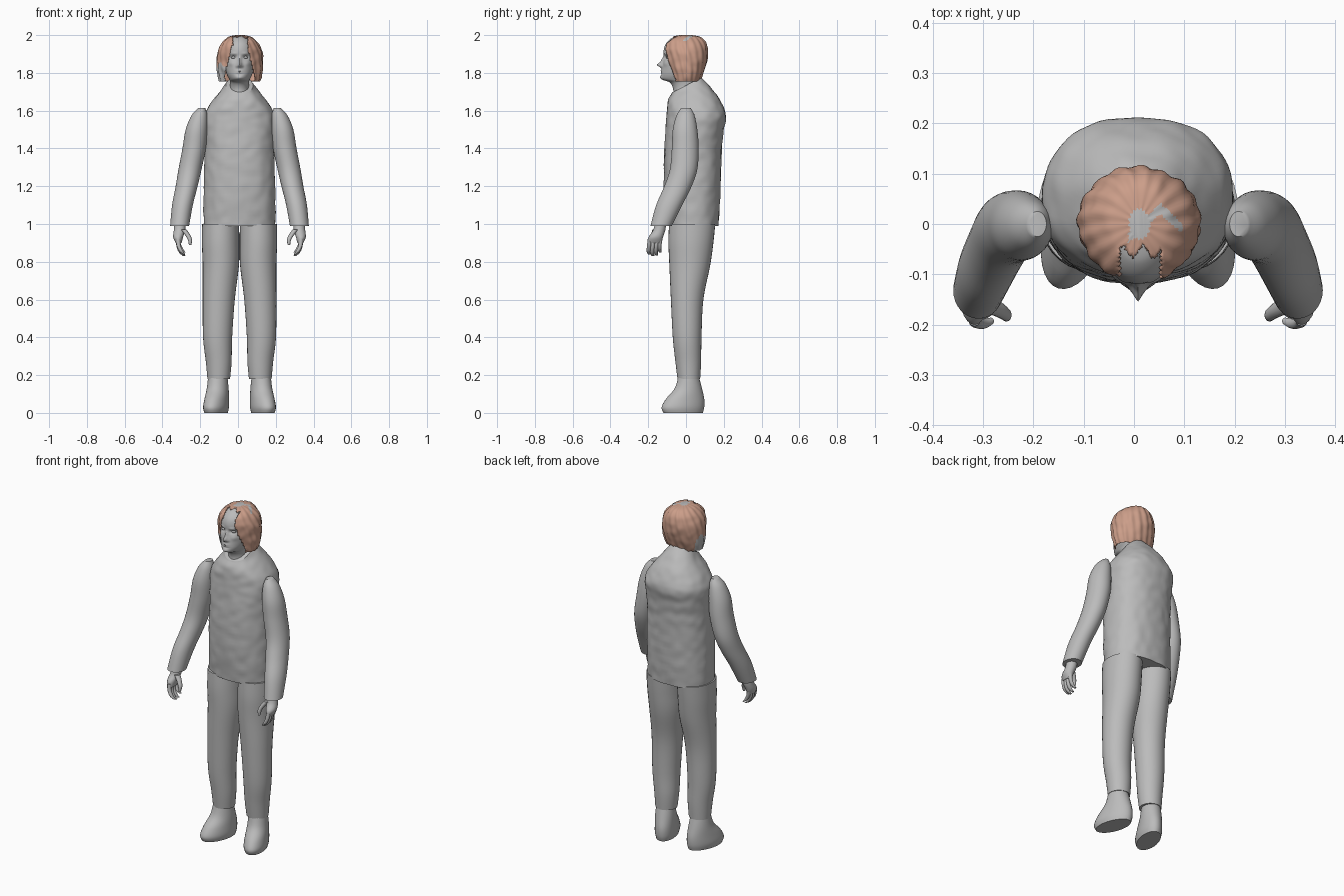
import bpy, bmesh, math
from mathutils import Matrix, Vector, noise

cube = bpy.data.objects.get("Cube")
if cube:
    bpy.data.objects.remove(cube)


def material(name, rgb):
    mat = bpy.data.materials.new(name)
    mat.use_nodes = True
    mat.diffuse_color = (*rgb, 1)
    mat.node_tree.nodes["Principled BSDF"].inputs["Base Color"].default_value = (*rgb, 1)
    mat.node_tree.nodes["Principled BSDF"].inputs["Roughness"].default_value = 0.7
    return mat


GREY = material("plain grey", (0.5, 0.5, 0.5))
COPPER = material("copper hair", (0.6, 0.34, 0.25))
MID = 0.008  # the body's own centre line


def spline(rings, steps):
    """Smoothly interpolate ring values along the part."""
    out = []
    for i in range(len(rings) - 1):
        a, b, c, d = (rings[max(0, min(len(rings) - 1, i + k))] for k in (-1, 0, 1, 2))
        for s in range(steps):
            t = s / steps
            out.append([0.5 * (2 * q + (r - p) * t + (2 * p - 5 * q + 4 * r - w) * t * t
                               + (3 * q - p - 3 * r + w) * t ** 3)
                        for p, q, r, w in zip(a, b, c, d)])
    return out + [list(rings[-1])]


def loft(name, rings, side=1, sides=32, steps=5, power=2.0, turn=0.0, tilt=None,
         shape=None, mat=GREY):
    """Skin rings of (x, front y, back y, z, half width) into a smooth closed part."""
    bm = bmesh.new()
    loops = []
    for x, y0, y1, z, rx in spline(rings, steps):
        loop = []
        for k in range(sides):
            a = math.tau * k / sides
            ca, sa = math.cos(a), math.sin(a)
            px = math.copysign(abs(ca) ** (2 / power), ca)
            py = math.copysign(abs(sa) ** (2 / power), sa)
            pz = z + (tilt(z) * py if tilt else 0)
            co = Vector((MID + side * x + rx * px, (y0 + y1) / 2 + (y1 - y0) / 2 * py, pz))
            loop.append(bm.verts.new(shape(co, a) if shape else co))
        loops.append(loop)
    for lo, hi in zip(loops, loops[1:]):
        for k in range(sides):
            j = (k + 1) % sides
            bm.faces.new((lo[k], lo[j], hi[j], hi[k]))
    bm.faces.new(loops[0])
    bm.faces.new(loops[-1])
    if turn:
        pivot = Vector((MID + side * rings[0][0], 0.03, 0))
        bmesh.ops.rotate(bm, verts=bm.verts, cent=pivot,
                         matrix=Matrix.Rotation(side * turn, 3, "Z"))
    bmesh.ops.recalc_face_normals(bm, faces=bm.faces)
    mesh = bpy.data.meshes.new(name)
    bm.to_mesh(mesh)
    bm.free()
    obj = bpy.data.objects.new(name, mesh)
    bpy.context.collection.objects.link(obj)
    mesh.materials.append(mat)
    smooth(obj)
    return obj


def smooth(obj):
    bpy.ops.object.select_all(action="DESELECT")
    bpy.context.view_layer.objects.active = obj
    obj.select_set(True)
    bpy.ops.object.shade_smooth_by_angle(angle=math.radians(50))


# Jacket body with softly crumpled cloth and a collar dipping at the front
def crumple(co, a):
    n = noise.noise(co * 22)
    return co + Vector((math.cos(a), math.sin(a), 0)) * n * 0.004


loft("jacket_body", [
    (0, -.10, .17, .99, .19), (0, -.112, .18, 1.12, .19), (0, -.118, .185, 1.26, .188),
    (0, -.115, .19, 1.4, .184), (0, -.108, .2, 1.5, .188), (0, -.102, .212, 1.575, .186),
    (0, -.1, .185, 1.635, .155), (0, -.092, .135, 1.69, .11), (0, -.075, .08, 1.735, .072)],
    sides=72, steps=8, power=2.3, shape=crumple,
    tilt=lambda z: .04 * max(0, min(1, (z - 1.6) / .13)))

# Limbs, built once per side
for side, label in ((1, "left"), (-1, "right")):
    loft(label + "_sleeve", [
        (.2, -.025, .025, 1.615, .018), (.212, -.05, .045, 1.575, .042),
        (.227, -.07, .06, 1.5, .058), (.24, -.075, .067, 1.4, .062),
        (.262, -.085, .06, 1.29, .061), (.28, -.115, .03, 1.2, .058),
        (.302, -.158, -.02, 1.1, .055), (.317, -.188, -.075, .99, .05)], side)
    loft(label + "_trouser_leg", [
        (.1, -.09, .155, 1.0, .098), (.1, -.093, .145, .9, .099), (.099, -.088, .128, .78, .096),
        (.11, -.08, .092, .6, .085), (.116, -.07, .082, .4, .077),
        (.11, -.056, .08, .27, .068), (.11, -.045, .075, .18, .06)], side)
    loft(label + "_shoe", [
        (.11, -.04, .066, .2, .05), (.11, -.062, .085, .13, .056), (.11, -.11, .098, .075, .06),
        (.11, -.135, .098, .03, .062), (.11, -.125, .09, 0, .056)], side, turn=.3)
    # Hand: palm, four curled fingers and a thumb
    loft(label + "_palm", [
        (.315, -.165, -.105, 1.0, .03), (.318, -.175, -.11, .965, .03),
        (.325, -.198, -.122, .93, .026), (.322, -.2, -.13, .9, .016)], side, sides=20)
    for i in range(4):
        y, drop = -.192 + .019 * i, (.0, .008, .004, -.012)[i]
        r = .0105
        loft(f"{label}_finger_{i + 1}", [
            (.325, y - r, y + r, .92, .012), (.322, y - r - .004, y + r - .004, .885 - drop, .011),
            (.308, y - r - .006, y + r - .006, .855 - drop, .0105),
            (.292, y - .008, y + .006, .838 - drop, .006)], side, sides=12, steps=4)
    loft(label + "_thumb", [
        (.296, -.178, -.142, .97, .016), (.275, -.186, -.156, .942, .014),
        (.262, -.193, -.168, .915, .011), (.262, -.194, -.176, .888, .006)], side, sides=12)

# Head and neck, with facial relief given as (x, z, depth, width, height)
RELIEF = [(0, 1.865, .012, .009, .022), (0, 1.842, .026, .011, .012),
          (0, 1.808, .005, .018, .008), (0, 1.806, -.004, .016, .0025),
          (0, 1.793, -.004, .02, .005), (0, 1.774, .006, .02, .01)]
for s in (1, -1):
    RELIEF += [(s * .014, 1.835, .008, .006, .006), (s * .032, 1.883, -.012, .015, .009),
               (s * .032, 1.902, .005, .018, .007), (s * .045, 1.85, .005, .016, .014)]


def sculpt(co, a):
    if math.sin(a) < 0:
        for x, z, depth, w, h in RELIEF:
            co.y -= depth * math.exp(-((co.x - MID - x) / w) ** 2 - ((co.z - z) / h) ** 2)
    return co


loft("head", [
    (0, -.07, .06, 1.67, .058), (0, -.068, .06, 1.715, .05), (0, -.085, .062, 1.748, .05),
    (0, -.125, .066, 1.765, .054), (0, -.133, .072, 1.785, .064), (0, -.13, .08, 1.81, .073),
    (0, -.123, .09, 1.85, .081), (0, -.116, .1, 1.885, .084), (0, -.118, .103, 1.92, .084),
    (0, -.106, .098, 1.955, .075), (0, -.076, .07, 1.984, .05), (0, -.04, .02, 1.996, .02)],
    sides=96, steps=7, shape=sculpt)

# Eyeballs and lids sit in the sockets
for side, label in ((1, "left"), (-1, "right")):
    bpy.ops.mesh.primitive_uv_sphere_add(segments=20, ring_count=12, radius=.011,
                                         location=(MID + side * .032, -.098, 1.882))
    eye = bpy.context.object
    eye.name = label + "_eye"
    eye.scale = (1.2, .8, .6)
    eye.data.materials.append(GREY)
    smooth(eye)


# Hair: a combed shell, cut open over the face
def comb(co, a):
    wave = .0025 * math.sin(a * 17 + co.z * 30) + .004 * noise.noise(co * 25)
    return co + Vector((math.cos(a), math.sin(a), 0)) * wave


hair = loft("hair", [
    (0, -.075, .072, 1.755, .108), (.002, -.085, .088, 1.79, .118), (.002, -.1, .105, 1.84, .122),
    (.002, -.11, .114, 1.89, .12), (.002, -.118, .114, 1.93, .111), (.002, -.106, .102, 1.965, .09),
    (.002, -.078, .075, 1.99, .06), (.002, -.03, .03, 2.0, .02)],
    sides=96, steps=7, shape=comb, mat=COPPER)
hair.data.materials.append(GREY)
bm = bmesh.new()
bm.from_mesh(hair.data)
opening = []
for f in bm.faces:
    c = f.calc_center_median()
    x = c.x - MID
    edge = -.055 if c.z < 1.9 else -.055 - .5 * (c.z - 1.9)
    face_gap = c.y < edge and c.z < 1.945 - 4 * max(0, abs(x) - .04)
    parting = c.y < -.055 + .012 * math.sin(x * 150) and abs(x - .005) < .042
    underside = len(f.verts) > 4 and c.z < 1.8
    if face_gap or parting or underside:
        opening.append(f)
    # Bare streaks on the crown and a bare patch on the right side
    streak = abs(c.y - (.03 - .9 * abs(x - .045))) < .01 and -.02 < x < .09 and c.z > 1.96
    patch = x < -.07 and -.09 < c.y < .045 and c.z < 1.84 + .015 * math.sin(c.y * 90)
    if streak or patch:
        f.material_index = 1
bmesh.ops.delete(bm, geom=opening, context="FACES")
bm.to_mesh(hair.data)
bm.free()
thick = hair.modifiers.new("thickness", "SOLIDIFY")
thick.thickness = .006
